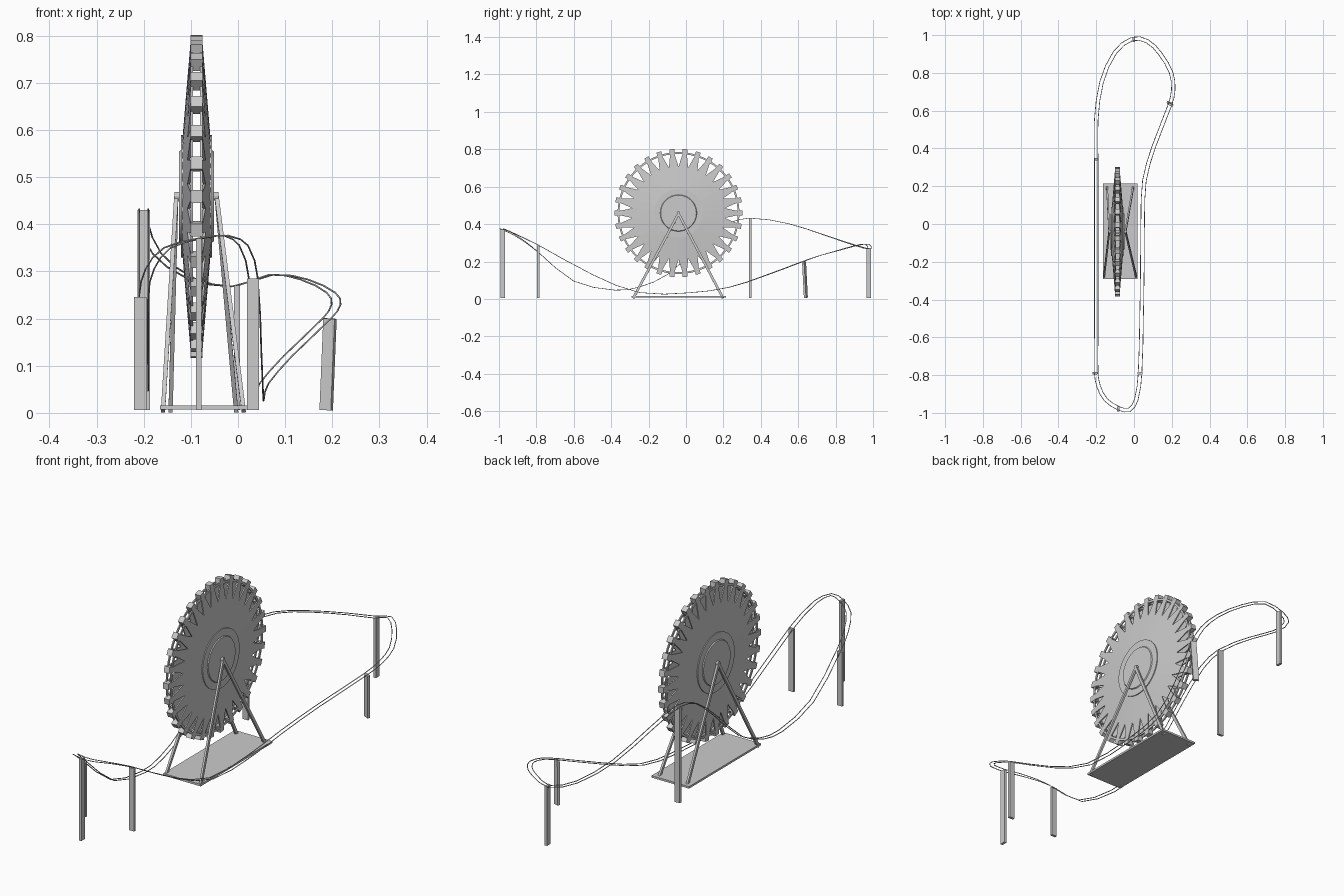
import bpy, bmesh
from math import sin, cos, pi, atan2
from mathutils import Vector, Matrix

if "Cube" in bpy.data.objects:
    bpy.data.objects.remove(bpy.data.objects["Cube"])

C = Vector((-0.088, -0.04, 0.459))   # wheel centre
N = 30                               # cabins / spokes
STEP = 2 * pi / N


def finish(name, bm):
    bmesh.ops.recalc_face_normals(bm, faces=bm.faces)
    me = bpy.data.meshes.new(name)
    bm.to_mesh(me)
    bm.free()
    ob = bpy.data.objects.new(name, me)
    bpy.context.collection.objects.link(ob)
    return ob


def wheel_pt(x, r, a):
    return C + Vector((x, r * sin(a), r * cos(a)))


def add_box(bm, size, matrix):
    bmesh.ops.create_cube(bm, size=1, matrix=matrix @ Matrix.Diagonal((*size, 1)))


def beam(name, p, q, w, d, yaw=0.0):
    p, q = Vector(p), Vector(q)
    rot = (q - p).to_track_quat('Z', 'Y').to_matrix().to_4x4() if yaw is None else \
        Vector((0, 0, 1)).rotation_difference(q - p).to_matrix().to_4x4() @ Matrix.Rotation(yaw, 4, 'Z')
    bm = bmesh.new()
    add_box(bm, (w, d, (q - p).length), Matrix.Translation((p + q) / 2) @ rot)
    return finish(name, bm)


def lathe(name, profile, seg=60):
    # closed (x, r) profile turned about the wheel axle
    bm = bmesh.new()
    rows = [[bm.verts.new(wheel_pt(x, r, 2 * pi * i / seg)) for x, r in profile] for i in range(seg)]
    n = len(profile)
    for i in range(seg):
        a, b = rows[i], rows[(i + 1) % seg]
        for j in range(n):
            k = (j + 1) % n
            bm.faces.new((a[j], a[k], b[k], b[j]))
    return finish(name, bm)


# conical side walls whose edge breaks into tapering spokes
def spoke_wall(name, s):
    bm = bmesh.new()
    layers = []
    for t in (0, 0.0055):
        def v(r, a):
            x = 0.013 + (0.325 - r) * 0.083 - t
            return bm.verts.new(wheel_pt(s * x, r, a))
        layers.append([(v(0.09, (i - .5 + .5) * STEP), v(0.248, i * STEP),
                        v(0.326, (i + .5) * STEP - 0.03), v(0.326, (i + .5) * STEP + 0.03))
                       for i in range(N)])
    for L in layers:
        for i in range(N):
            a, b = L[i], L[(i + 1) % N]
            bm.faces.new((a[0], a[1], b[1], b[0]))
            bm.faces.new((a[1], a[2], a[3], b[1]))
    o, n = layers
    for i in range(N):
        j = (i + 1) % N
        for p, q in (((i, 1), (i, 2)), ((i, 2), (i, 3)), ((i, 3), (j, 1)), ((i, 0), (j, 0))):
            bm.faces.new((o[p[0]][p[1]], o[q[0]][q[1]], n[q[0]][q[1]], n[p[0]][p[1]]))
    finish(name, bm)


for side, s in (("left", -1), ("right", 1)):
    spoke_wall(side + "_spokes", s)
    # stepped hub disc and thin rim ring
    lathe(side + "_hub", [(s * x, r) for x, r in
          ((0.026, 0.004), (0.037, 0.004), (0.037, 0.095), (0.033, 0.098), (0.033, 0.130), (0.026, 0.130))])
    lathe(side + "_rim", [(s * x, r) for x, r in
          ((0.0075, 0.316), (0.0125, 0.316), (0.0125, 0.326), (0.0075, 0.326))])

# cabins around the rim
bm = bmesh.new()
for i in range(N):
    a = (i + .5) * STEP
    add_box(bm, (0.026, 0.027, 0.028),
            Matrix.Translation(wheel_pt(0, 0.329, a)) @ Matrix.Rotation(-a, 4, 'X'))
finish("cabins", bm)

# axle
bm = bmesh.new()
bmesh.ops.create_cone(bm, cap_ends=True, segments=12, radius1=0.009, radius2=0.009, depth=0.094,
                      matrix=Matrix.Translation(C) @ Matrix.Rotation(pi / 2, 4, 'Y'))
finish("axle", bm)

# base plate and the four splayed legs
bm = bmesh.new()
add_box(bm, (0.184, 0.505, 0.009), Matrix.Translation((-0.073, -0.038, 0.0115)))
finish("base_plate", bm)
for name, foot, top in (("left_front_leg", (-0.159, -0.282), -0.131),
                        ("left_back_leg", (-0.143, 0.198), -0.131),
                        ("right_front_leg", (0.012, -0.282), -0.045),
                        ("right_back_leg", (-0.004, 0.198), -0.045)):
    beam(name, (*foot, 0.004), (top, C.y, 0.456), 0.009, 0.013)

# coaster track centre line
PATH = [Vector(p) for p in (
    (-0.2, -0.79, 0.25), (-0.2, -0.6, 0.095), (-0.2, -0.38, 0.047), (-0.2, -0.25, 0.063),
    (-0.2, -0.1, 0.13), (-0.2, 0.08, 0.29), (-0.2, 0.22, 0.40), (-0.2, 0.34, 0.432),
    (-0.2, 0.55, 0.402), (-0.172, 0.75, 0.338), (-0.1, 0.91, 0.285), (-0.01, 0.98, 0.268),
    (0.07, 0.968, 0.293), (0.14, 0.9, 0.283), (0.197, 0.8, 0.255), (0.208, 0.71, 0.23),
    (0.19, 0.63, 0.202), (0.105, 0.41, 0.12), (0.055, 0.23, 0.062), (0.046, 0.02, 0.033),
    (0.044, -0.25, 0.034), (0.04, -0.5, 0.13), (0.032, -0.79, 0.288), (0.012, -0.93, 0.355),
    (-0.025, -0.985, 0.376), (-0.08, -0.976, 0.37), (-0.15, -0.93, 0.35), (-0.187, -0.86, 0.305))]


def smooth_loop(pts, sub):
    out, n = [], len(pts)
    for i in range(n):
        a, b, c, d = (pts[(i + k) % n] for k in (-1, 0, 1, 2))
        m1 = (c - a) * ((c - b).length * 2 / ((b - a).length + (c - b).length)) / 2
        m2 = (d - b) * ((c - b).length * 2 / ((d - c).length + (c - b).length)) / 2
        for s in range(sub):
            t = s / sub
            out.append(b * (2*t**3 - 3*t*t + 1) + m1 * (t**3 - 2*t*t + t)
                       + c * (3*t*t - 2*t**3) + m2 * (t**3 - t*t))
    return out


line = smooth_loop(PATH, 2)
for name, off in (("inner_rail", 0.0095), ("outer_rail", -0.0095)):
    cu = bpy.data.curves.new(name, 'CURVE')
    cu.dimensions = '3D'
    cu.bevel_depth = 0.0018
    cu.bevel_resolution = 1
    sp = cu.splines.new('POLY')
    sp.points.add(len(line) - 1)
    for i, p in enumerate(line):
        t = line[(i + 1) % len(line)] - line[i - 1]
        n = Vector((t.y, -t.x, 0)).normalized()
        sp.points[i].co = (*(p + n * off), 1)
    sp.use_cyclic_u = True
    bpy.context.collection.objects.link(bpy.data.objects.new(name, cu))

# track pillars: foot x, y, top x, y, height, yaw of the wide side
for i, (x, y, tx, ty, h, yaw) in enumerate((
        (-0.2, 0.343, -0.2, 0.343, 0.43, 0), (0.187, 0.641, 0.195, 0.631, 0.2, -0.4),
        (-0.002, 0.977, -0.002, 0.977, 0.27, pi / 2), (0.032, -0.79, 0.032, -0.79, 0.285, 0),
        (-0.207, -0.79, -0.207, -0.79, 0.246, 0), (-0.083, -0.98, -0.083, -0.98, 0.37, pi / 2))):
    beam(f"track_pillar_{i + 1}", (x, y, 0.006), (tx, ty, h), 0.026, 0.012, yaw)
